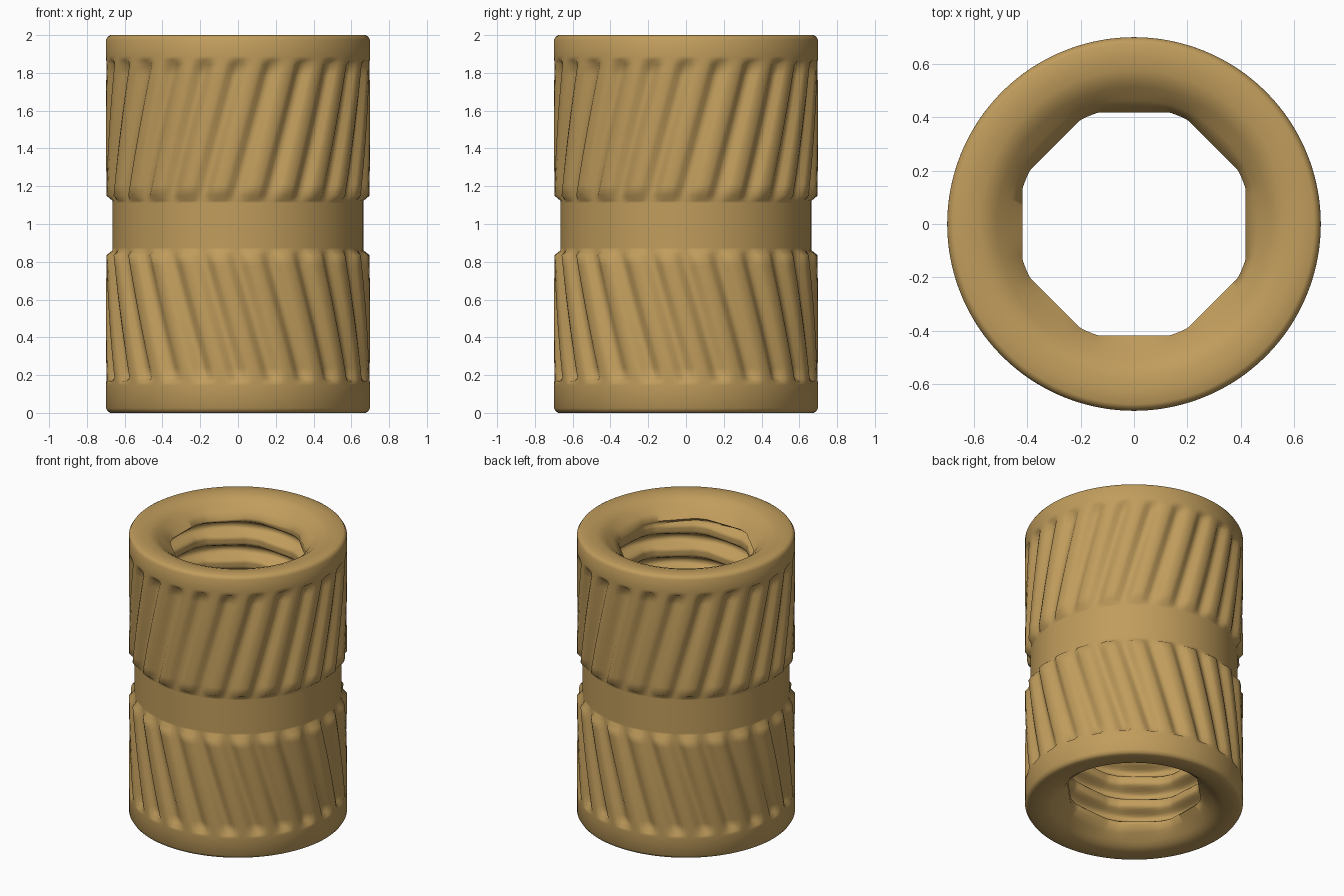
import bpy, bmesh, math

if "Cube" in bpy.data.objects:
    bpy.data.objects.remove(bpy.data.objects["Cube"])

TEETH, PER_TOOTH = 24, 8
COLS = TEETH * PER_TOOTH
TWIST = 0.28                      # turn of the knurl across one band
OUTER, GROOVE = 0.699, 0.665
PITCH, ROOT, CREST = 0.167, 0.497, 0.418
TOOTH = (0, 0.22, 0.75, 1, 1, 1, 0.75, 0.22)
THREAD_TOP, THREAD_END = 1.885, 0.115

brass = bpy.data.materials.new("brass")
brass.diffuse_color = (0.53, 0.335, 0.107, 1)
brass.use_nodes = True
brass.node_tree.nodes["Principled BSDF"].inputs["Base Color"].default_value = brass.diffuse_color


def ring(bm, z, radius, turn=0.0):
    """One loop of vertices; radius is a function of column and angle."""
    loop = []
    for i in range(COLS):
        a = 2 * math.pi * i / COLS
        r = radius(i, a)
        loop.append(bm.verts.new((r * math.cos(a + turn), r * math.sin(a + turn), z)))
    return loop


def plain(r):
    return lambda i, a: r


def knurled(i, a):
    return GROOVE + (OUTER - GROOVE) * TOOTH[i % PER_TOOTH]


def smooth(t):
    t = min(1, max(0, t))
    return t * t * (3 - 2 * t)


def threaded(z):
    """Helical thread with softly eight-sided crests, fading out at both ends."""
    def radius(i, a):
        d = (a + math.pi / 8) % (math.pi / 4) - math.pi / 8
        crest = min(CREST / math.cos(d), 0.438)
        phase = (z / PITCH - a / (2 * math.pi)) % 1.0
        depth = 1 - smooth((abs(phase - 0.5) - 0.06) / 0.32)
        fade = smooth(min(THREAD_TOP - z, z - THREAD_END) / 0.04)
        return crest + (ROOT - crest) * depth * fade
    return radius


bm = bmesh.new()
loops = []

# Outer wall from the bottom rim upward
for z, r in ((0, 0.62), (0, 0.675), (0.007, 0.688), (0.025, OUTER),
             (0.145, OUTER), (0.165, OUTER)):
    loops.append(ring(bm, z, plain(r)))

# Lower knurled band, leaning one way
STEPS = 12
for k in range(STEPS + 1):
    t = k / STEPS
    loops.append(ring(bm, 0.185 + 0.65 * t, knurled, -TWIST * t))

# Plain neck between the bands
for z in (0.862, 0.875, 1.11, 1.123):
    loops.append(ring(bm, z, plain(GROOVE), -TWIST))

# Upper knurled band, leaning the other way
for k in range(STEPS + 1):
    t = k / STEPS
    loops.append(ring(bm, 1.15 + 0.695 * t, knurled, -TWIST * (1 - t)))

# Top rim, rounded and then countersunk into the bore
RIM = ((0, 0.62), (0.004, 0.575), (0.016, 0.54), (0.035, 0.513), (0.075, 0.465))
for z, r in ((1.868, OUTER), (1.89, OUTER), (1.975, OUTER), (1.993, 0.688), (2, 0.675)):
    loops.append(ring(bm, z, plain(r)))
for d, r in RIM:
    loops.append(ring(bm, 2 - d, plain(r)))

# Internal thread
N = 150
for k in range(N + 1):
    z = THREAD_TOP + (THREAD_END - THREAD_TOP) * k / N
    loops.append(ring(bm, z, threaded(z)))

# Lower countersink; its outermost loop is the first one made
for d, r in reversed(RIM[1:]):
    loops.append(ring(bm, d, plain(r)))

# Skin the loops into one closed sleeve
for lo, hi in zip(loops, loops[1:] + loops[:1]):
    for i in range(COLS):
        j = (i + 1) % COLS
        bm.faces.new((lo[i], lo[j], hi[j], hi[i]))
bmesh.ops.recalc_face_normals(bm, faces=bm.faces)

mesh = bpy.data.meshes.new("threaded_insert")
bm.to_mesh(mesh)
bm.free()
mesh.materials.append(brass)
insert = bpy.data.objects.new("threaded_insert", mesh)
bpy.context.collection.objects.link(insert)
bpy.context.view_layer.objects.active = insert
insert.select_set(True)
bpy.ops.object.shade_smooth_by_angle(angle=math.radians(70))
